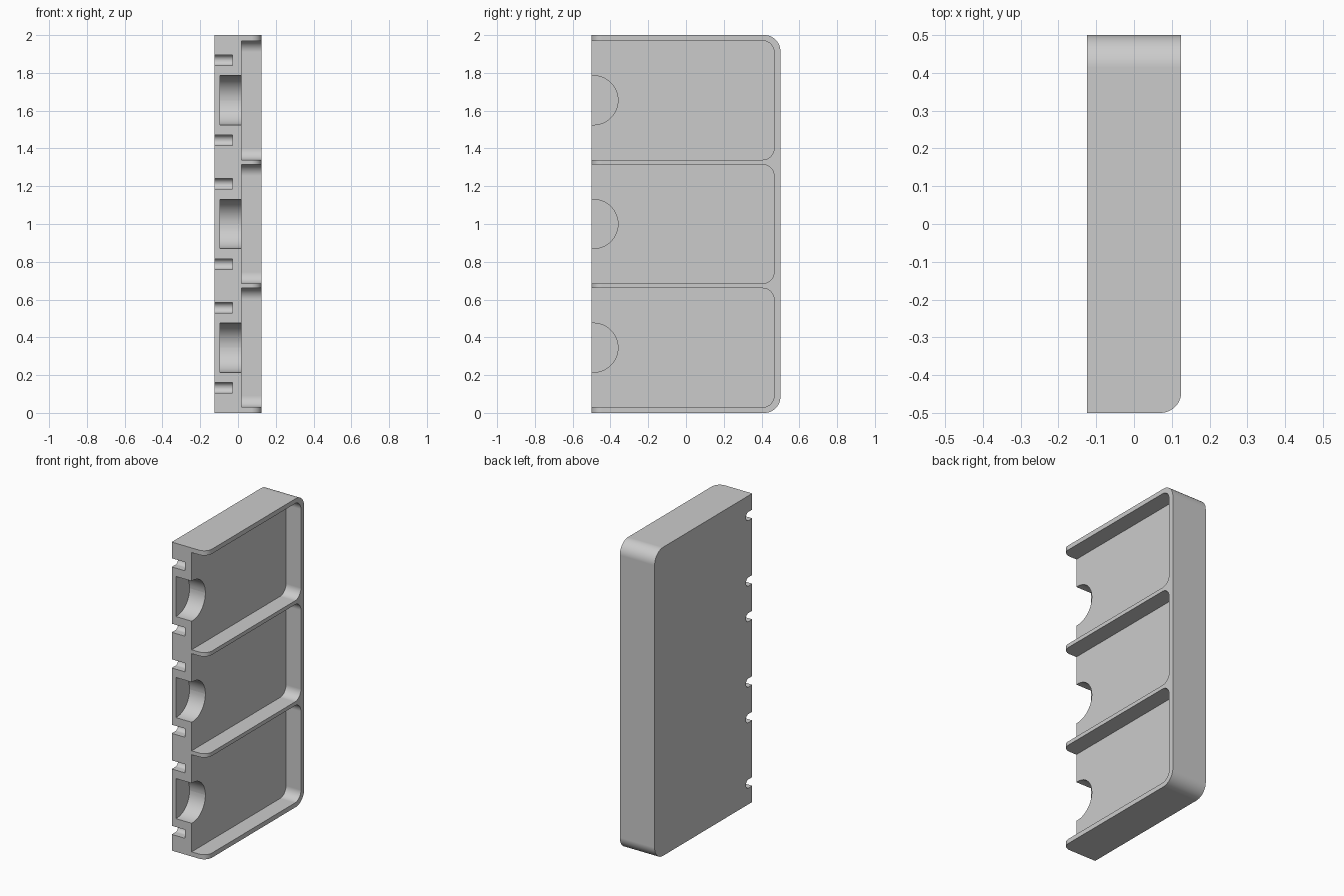
import bpy, bmesh, math
from mathutils import Vector

if "Cube" in bpy.data.objects:
    bpy.data.objects.remove(bpy.data.objects["Cube"])

grey = bpy.data.materials.new("plain grey")
grey.use_nodes = True
colour = (0.6, 0.6, 0.6, 1)
grey.diffuse_color = colour
grey.node_tree.nodes["Principled BSDF"].inputs["Base Color"].default_value = colour


def round_edges(bm, test, radius, segments=14):
    """Round every edge whose two ends both pass the test."""
    edges = [e for e in bm.edges if all(test(v.co) for v in e.verts)]
    bmesh.ops.bevel(bm, geom=edges, offset=radius, segments=segments,
                    profile=0.5, affect='EDGES')


def block(name, low, high, radius):
    """Box whose two back edges running along x are rounded."""
    low, high = Vector(low), Vector(high)
    bm = bmesh.new()
    bmesh.ops.create_cube(bm, size=1)
    for v in bm.verts:
        v.co = (low + high) / 2 + v.co * (high - low)
    back, middle = high.y - 1e-4, (low.z + high.z) / 2
    round_edges(bm, lambda c: c.y > back and c.z > middle, radius)
    round_edges(bm, lambda c: c.y > back and c.z < middle, radius)
    mesh = bpy.data.meshes.new(name)
    bm.to_mesh(mesh)
    bm.free()
    ob = bpy.data.objects.new(name, mesh)
    bpy.context.collection.objects.link(ob)
    return ob


def edit_edges(ob, test, radius, segments):
    bm = bmesh.new()
    bm.from_mesh(ob.data)
    round_edges(bm, test, radius, segments)
    bm.to_mesh(ob.data)
    bm.free()


def cut(ob, cutter):
    """Subtract the cutter and throw it away."""
    bpy.context.view_layer.objects.active = ob
    mod = ob.modifiers.new("cut", 'BOOLEAN')
    mod.operation, mod.solver, mod.object = 'DIFFERENCE', 'EXACT', cutter
    bpy.ops.object.modifier_apply(modifier=mod.name)
    bpy.data.objects.remove(cutter)


HALF, FLOOR = 0.125, 0.018
BAYS = [0.345, 1.0, 1.655]

# Outer tray with rounded back corners and a rounded open front rim
tray = block("tray", (-HALF, -0.5, 0), (HALF, 0.5, 2), 0.085)
edit_edges(tray, lambda c: c.x > HALF - 1e-4 and c.y < -0.499, 0.055, 12)

# Three open-fronted bays, leaving thin dividers
for z in BAYS:
    cut(tray, block("bay_cutter", (FLOOR, -0.8, z - 0.315),
                    (0.4, 0.466, z + 0.315), 0.06))

# Softened front lip of each bay floor
edit_edges(tray, lambda c: abs(c.x - FLOOR) < 1e-4 and c.y < -0.499, 0.008, 3)

# Half-round finger recesses and the small slots on the flat side
for z in BAYS:
    cut(tray, block("finger_cutter", (-0.095, -0.8, z - 0.13),
                    (0.08, -0.36, z + 0.13), 0.1299))
    for side in (-1, 1):
        mid = z + side * 0.212
        cut(tray, block("slot_cutter", (-0.3, -0.8, mid - 0.028),
                        (-0.03, -0.435, mid + 0.028), 0.0279))

# Finish: one colour, smooth curves, crisp flats
tray.data.materials.clear()
tray.data.materials.append(grey)
for p in tray.data.polygons:
    p.material_index = 0
bpy.ops.object.select_all(action='DESELECT')
tray.select_set(True)
bpy.context.view_layer.objects.active = tray
bpy.ops.object.shade_smooth_by_angle(angle=math.radians(35))
weighted = tray.modifiers.new("flat faces", 'WEIGHTED_NORMAL')
weighted.keep_sharp = True
